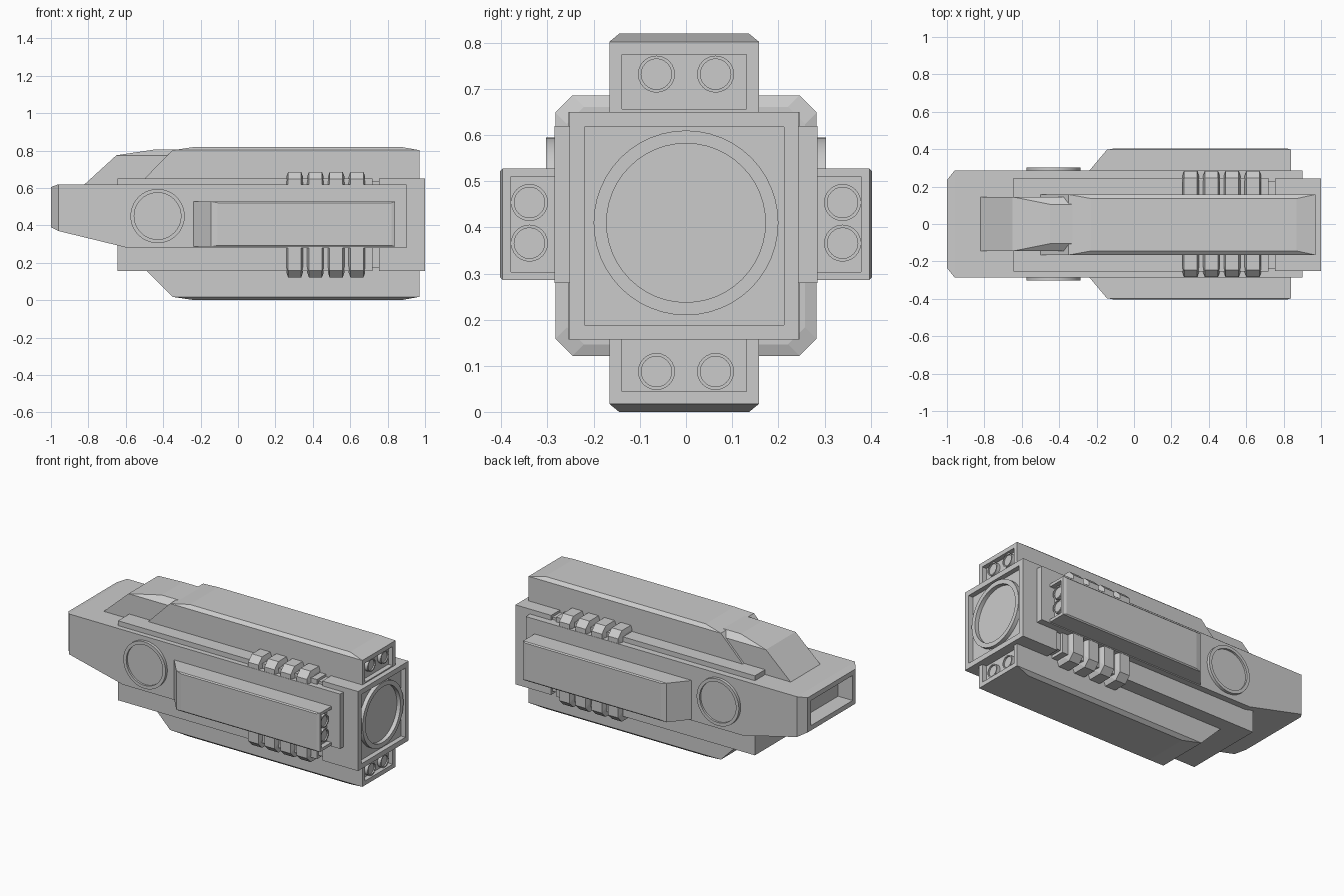
import bpy, bmesh
from math import radians
from mathutils import Matrix, Vector

if "Cube" in bpy.data.objects:
    bpy.data.objects.remove(bpy.data.objects["Cube"])

CZ = 0.41  # height of the long axis


def finish(name, bm, smooth=False):
    bmesh.ops.recalc_face_normals(bm, faces=bm.faces)
    me = bpy.data.meshes.new(name)
    bm.to_mesh(me)
    bm.free()
    ob = bpy.data.objects.new(name, me)
    bpy.context.collection.objects.link(ob)
    if smooth:
        bpy.context.view_layer.objects.active = ob
        ob.select_set(True)
        bpy.ops.object.shade_smooth_by_angle(angle=radians(30))
        ob.select_set(False)
    return ob


def recess(bm, direction, inset, depth):
    """Inset the outermost face pointing along direction and push it inward."""
    d = Vector(direction)
    bm.normal_update()
    face = max((f for f in bm.faces if f.normal.dot(d) > 0.98),
               key=lambda f: f.calc_center_median().dot(d))
    bmesh.ops.inset_individual(bm, faces=[face], thickness=inset, use_even_offset=True)
    new = bmesh.ops.extrude_discrete_faces(bm, faces=[face])["faces"][0]
    bmesh.ops.translate(bm, verts=new.verts, vec=-d * depth)


def solid(points):
    """Convex faceted solid with flat n-gon faces."""
    bm = bmesh.new()
    for p in points:
        bm.verts.new(p)
    bmesh.ops.convex_hull(bm, input=bm.verts)
    bmesh.ops.dissolve_limit(bm, angle_limit=radians(0.5), verts=bm.verts, edges=bm.edges)
    bmesh.ops.recalc_face_normals(bm, faces=bm.faces)
    return bm


def box(x0, x1, y, z0, z1):
    return solid([(a, b - 0.004, c) for a in (x0, x1) for b in (-y, y) for c in (z0, z1)])


def mirrored(rows):
    return [(x, s * y, z) for x, y, z in rows for s in (-1, 1)]


def cylinder(name, start, end, r, rim, depth, both=False, segs=40):
    a, b = Vector(start), Vector(end)
    d = (b - a).normalized()
    m = Matrix.Translation((a + b) / 2) @ d.to_track_quat('Z', 'Y').to_matrix().to_4x4()
    bm = bmesh.new()
    bmesh.ops.create_cone(bm, cap_ends=True, segments=segs, radius1=r, radius2=r,
                          depth=(b - a).length, matrix=m)
    recess(bm, d, rim, depth)
    if both:
        recess(bm, -d, rim, depth)
    return finish(name, bm, True)


# Main hull with tapered nose and intake slot
bm = solid(mirrored([(-1, .235, .39), (-1, .235, .605), (-.96, .285, .37), (-.96, .285, .62),
                     (-.59, .285, .28), (.9, .285, .28), (.9, .285, .62)]))
recess(bm, (-1, 0, 0), .03, .1)
finish("main_hull", bm)

# Inner core, neck and engine block
finish("core_block", box(-.645, .72, .25, .157, .65))
finish("core_neck", box(.7, .77, .235, .175, .635))
bm = box(.755, 1, .248, .157, .65)
recess(bm, (1, 0, 0), .032, .03)
finish("engine_block", bm)
cylinder("main_nozzle", (.9, 0, CZ), (.995, 0, CZ), .2, .028, .05, segs=48)

# Cockpit fairing in front of the top pod
finish("cockpit", solid(mirrored([(-.842, .145, .6), (-.65, .145, .775), (-.45, .105, .805),
                                  (-.3, .105, .805), (-.3, .145, .775), (-.3, .145, .6)])))


# Four engine pods around the axis, each with a pair of nozzles
def pod(name, angle, foot, shoulder, top0, top1, end, w, base, h, lip, inset, noz, shift):
    rot = Matrix.Translation((0, shift, CZ - .003 * (shift == 0))) @ \
        Matrix.Rotation(radians(angle), 4, 'X')
    bm = solid(mirrored([(foot, w, base), (end, w, base), (shoulder, w, h - lip[0]),
                         (end, w, h - lip[0]), (top0, w - lip[1], h), (top1, w - lip[1], h)]))
    recess(bm, (1, 0, 0), inset, .03)
    bmesh.ops.transform(bm, matrix=rot, verts=bm.verts)
    finish(name, bm)
    rot = Matrix.Translation((0, 0, CZ)) @ Matrix.Rotation(radians(angle), 4, 'X')
    for i, s in enumerate((-1, 1)):
        cylinder(f"{name}_nozzle_{i + 1}", rot @ Vector((end - .04, s * noz[0], noz[1])),
                 rot @ Vector((end - .008, s * noz[0], noz[1])), .04, .007, .008, segs=24)


for name, ang in (("top_pod", 0), ("bottom_pod", 180)):
    pod(name, ang, -.52, -.35, -.23, .87, .97, .162, .22, .41, (.018, .022), .027,
        (.064, .322), -.004)
for name, ang in (("left_pod", 90), ("right_pod", -90)):
    pod(name, ang, -.26, -.145, -.11, .82, .84, .121, .26, .403, (.006, .007), .018,
        (.044, .339), 0)

# Round hatches on both flanks
cylinder("side_hatches", (-.43, -.303, .45), (-.43, .303, .45), .145, .02, .012, both=True)

# Four chamfered ribs wrapped around the core
for i in range(4):
    cx = .303 + .111 * i
    pts = []
    for half, cut in ((.044, .025), (.035, 0)):
        y, z, c = .283 - cut, .282 - cut, .037
        for sx in (-1, 1):
            for sz in (-1, 1):
                pts += [(cx + sx * half, y - c, .404 + sz * z),
                        (cx + sx * half, y, .404 + sz * (z - c))]
    finish(f"rib_{i + 1}", solid(mirrored(pts)))
